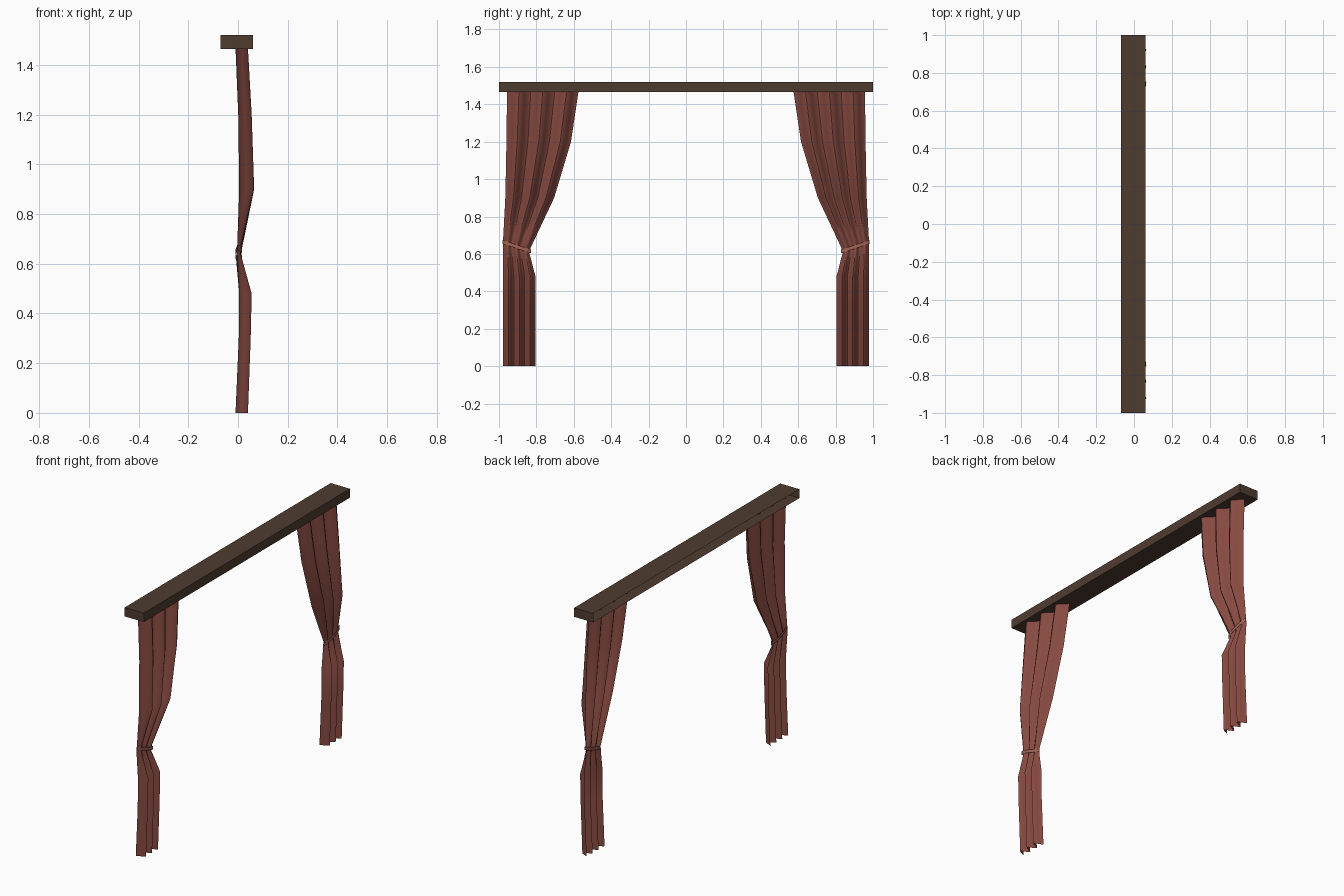
import bpy, bmesh, math

if "Cube" in bpy.data.objects:
    bpy.data.objects.remove(bpy.data.objects["Cube"])


def material(name, rgb):
    m = bpy.data.materials.new(name)
    m.diffuse_color = (*rgb, 1)
    m.use_nodes = True
    m.node_tree.nodes["Principled BSDF"].inputs["Base Color"].default_value = m.diffuse_color
    return m


CLOTH = material("red_cloth", (0.24, 0.068, 0.052))
CORD = material("light_cord", (0.37, 0.13, 0.09))
WOOD = material("dark_wood", (0.078, 0.045, 0.03))


def finish(name, bm, mat, smooth=False):
    me = bpy.data.meshes.new(name)
    bm.to_mesh(me)
    bm.free()
    me.materials.append(mat)
    ob = bpy.data.objects.new(name, me)
    bpy.context.collection.objects.link(ob)
    if smooth:
        bpy.ops.object.select_all(action='DESELECT')
        ob.select_set(True)
        bpy.context.view_layer.objects.active = ob
        bpy.ops.object.shade_smooth_by_angle(angle=math.radians(50))
    return ob


def skin(bm, rows, closed=False):
    """Bridge successive rows of points with quads."""
    rows = [[bm.verts.new(p) for p in r] for r in rows]
    n = len(rows[0])
    for a, b in zip(rows, rows[1:]):
        for i in range(n if closed else n - 1):
            j = (i + 1) % n
            bm.faces.new((a[i], a[j], b[j], b[i]))


# Pelmet: box board, open on its wall side
bm = bmesh.new()
bmesh.ops.create_cube(bm, size=1)
for v in bm.verts:
    v.co = (v.co.x * 0.13 - 0.005, v.co.y * 2, v.co.z * 0.055 + 1.4925)
back = [f for f in bm.faces if f.calc_center_median().x < -0.06]
bmesh.ops.delete(bm, geom=back, context='FACES_ONLY')
finish("pelmet", bm, WOOD)

# Curtain rows: inner y, outer y, inner z, outer z, x centre, fold depth
ROWS = [
    (0.575, 0.957, 1.467, 1.467, 0.015, 0.025),
    (0.615, 0.960, 1.20, 1.20, 0.028, 0.027),
    (0.705, 0.966, 0.90, 0.90, 0.035, 0.030),
    (0.832, 0.978, 0.63, 0.675, 0.004, 0.007),
    (0.836, 0.978, 0.60, 0.65, 0.002, 0.008),
    (0.805, 0.978, 0.48, 0.48, 0.030, 0.025),
    (0.805, 0.978, 0.30, 0.30, 0.027, 0.024),
    (0.805, 0.978, 0.00, 0.00, 0.015, 0.025),
]
FOLDS, SEGS = 3, 8

for side, label in ((1, "right"), (-1, "left")):
    # Pleated curtain sheet, gathered at the tie
    rows = []
    for y0, y1, z0, z1, xc, depth in ROWS:
        row = []
        for i in range(FOLDS * SEGS + 1):
            u = i / (FOLDS * SEGS)
            x = xc - depth * math.cos(2 * math.pi * FOLDS * u)
            row.append((x, side * (y0 + (y1 - y0) * u), z0 + (z1 - z0) * u))
        rows.append(row[::side])
    bm = bmesh.new()
    skin(bm, rows)
    finish(label + "_curtain", bm, CLOTH, True)

    # Tie band: slanted flattened loop around the gather
    rows = []
    for dz in (0.01, -0.01):
        row = []
        for i in range(16):
            a = 2 * math.pi * i / 16
            c = math.cos(a)
            row.append((0.003 + 0.0135 * math.sin(a),
                        side * (0.905 + 0.075 * c), 0.639 + 0.025 * c + dz))
        rows.append(row[::-side])
    bm = bmesh.new()
    skin(bm, rows, closed=True)
    finish(label + "_tie", bm, CORD, True)
